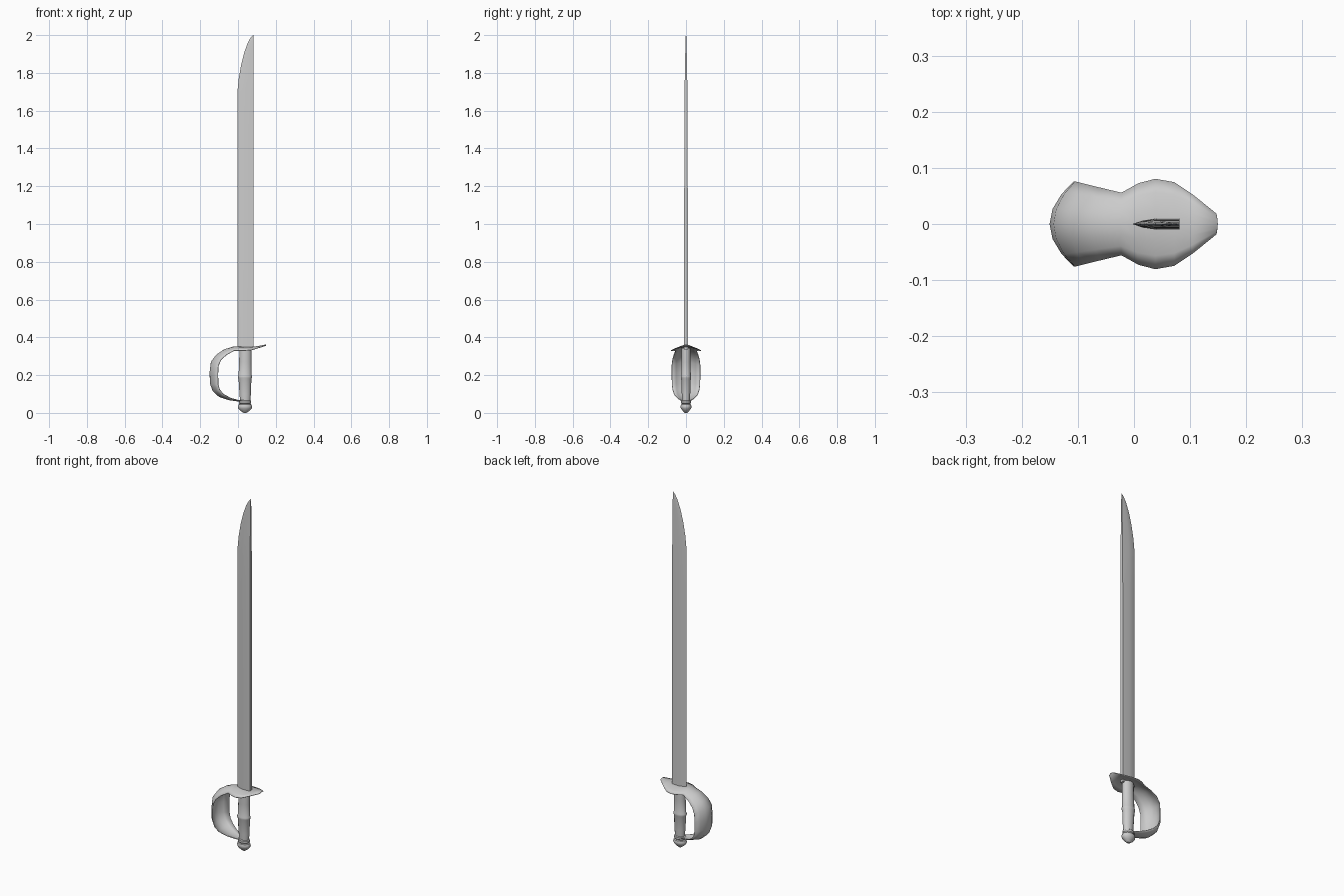
import bpy, bmesh, math


def make_object(name, bm, angle=35):
    bmesh.ops.recalc_face_normals(bm, faces=bm.faces)
    mesh = bpy.data.meshes.new(name)
    bm.to_mesh(mesh)
    bm.free()
    ob = bpy.data.objects.new(name, mesh)
    bpy.context.collection.objects.link(ob)
    bpy.ops.object.select_all(action='DESELECT')
    ob.select_set(True)
    bpy.context.view_layer.objects.active = ob
    bpy.ops.object.shade_smooth_by_angle(angle=math.radians(angle))
    return ob


def loft(name, rings, closed=True, caps=True, angle=35):
    bm = bmesh.new()
    rows = [[bm.verts.new(p) for p in ring] for ring in rings]
    n = len(rows[0])
    for a, b in zip(rows, rows[1:]):
        for i in range(n if closed else n - 1):
            j = (i + 1) % n
            bm.faces.new((a[i], a[j], b[j], b[i]))
    if caps:
        bm.faces.new(rows[0])
        bm.faces.new(rows[-1])
    return make_object(name, bm, angle)


def turned(name, profile, sides=14):
    # profile rows: centre x, x radius, y radius, z
    rings = []
    for cx, rx, ry, z in profile:
        rings.append([(cx + rx * math.cos(2 * math.pi * i / sides),
                       ry * math.sin(2 * math.pi * i / sides), z) for i in range(sides)])
    return loft(name, rings)


# Blade: flat spine at the back, ground edge in front, clipped tip
SPINE = 0.081
blade = []
for edge, z, t in [(-0.003, 0.335, 0.01), (-0.003, 1.5, 0.009), (-0.003, 1.7, 0.0075),
                   (0.004, 1.77, 0.0065), (0.016, 1.84, 0.005), (0.032, 1.905, 0.004),
                   (0.052, 1.96, 0.003), (0.066, 1.985, 0.002), (0.079, 2.0, 0.001)]:
    w = SPINE - edge
    blade.append([(edge, 0, z), (edge + 0.22 * w, -0.65 * t, z), (edge + 0.5 * w, -t, z),
                  (SPINE, -t, z), (SPINE, t, z),
                  (edge + 0.5 * w, t, z), (edge + 0.22 * w, 0.65 * t, z)])
loft("blade", blade, angle=25)

# Grip with a raised band in the middle
turned("grip", [(0.038, 0.027, 0.021, 0.06), (0.038, 0.030, 0.023, 0.10),
                (0.037, 0.034, 0.026, 0.18), (0.037, 0.037, 0.028, 0.186),
                (0.037, 0.037, 0.028, 0.195), (0.037, 0.034, 0.026, 0.20),
                (0.039, 0.033, 0.025, 0.27), (0.040, 0.032, 0.025, 0.343)])

# Pommel
turned("pommel", [(0.037, 0.008, 0.007, 0.0), (0.037, 0.024, 0.018, 0.011),
                  (0.037, 0.036, 0.028, 0.024), (0.037, 0.038, 0.030, 0.034),
                  (0.037, 0.034, 0.027, 0.044), (0.037, 0.028, 0.022, 0.047),
                  (0.037, 0.033, 0.026, 0.052), (0.037, 0.033, 0.026, 0.063),
                  (0.037, 0.025, 0.020, 0.068)])

# Guard stations: crown x, crown z, rim x, rim z, half width
stations = [(0.149, 0.361, 0.147, 0.356, 0.018), (0.105, 0.352, 0.105, 0.343, 0.052),
            (0.072, 0.349, 0.072, 0.333, 0.074), (0.038, 0.348, 0.038, 0.330, 0.080),
            (0.005, 0.350, 0.008, 0.330, 0.072), (-0.024, 0.350, -0.022, 0.329, 0.055),
            (-0.075, 0.334, -0.060, 0.308, 0.064), (-0.115, 0.306, -0.088, 0.283, 0.071),
            (-0.142, 0.270, -0.104, 0.250, 0.075), (-0.149, 0.215, -0.106, 0.205, 0.075),
            (-0.147, 0.155, -0.105, 0.150, 0.074), (-0.132, 0.115, -0.096, 0.121, 0.070),
            (-0.100, 0.086, -0.075, 0.098, 0.062), (-0.050, 0.069, -0.038, 0.078, 0.045),
            (0.000, 0.062, 0.002, 0.067, 0.028), (0.036, 0.060, 0.036, 0.062, 0.018)]
rows = []
for cx, cz, ex, ez, w in stations:
    rows.append([(cx + (ex - cx) * f * f, w * f, cz + (ez - cz) * f * f)
                 for f in (-1, -0.7, -0.35, 0, 0.35, 0.7, 1)])
guard = loft("hand_guard", rows, closed=False, caps=False, angle=40)
shell = guard.modifiers.new("thickness", 'SOLIDIFY')
shell.thickness = 0.003
shell.offset = 0
